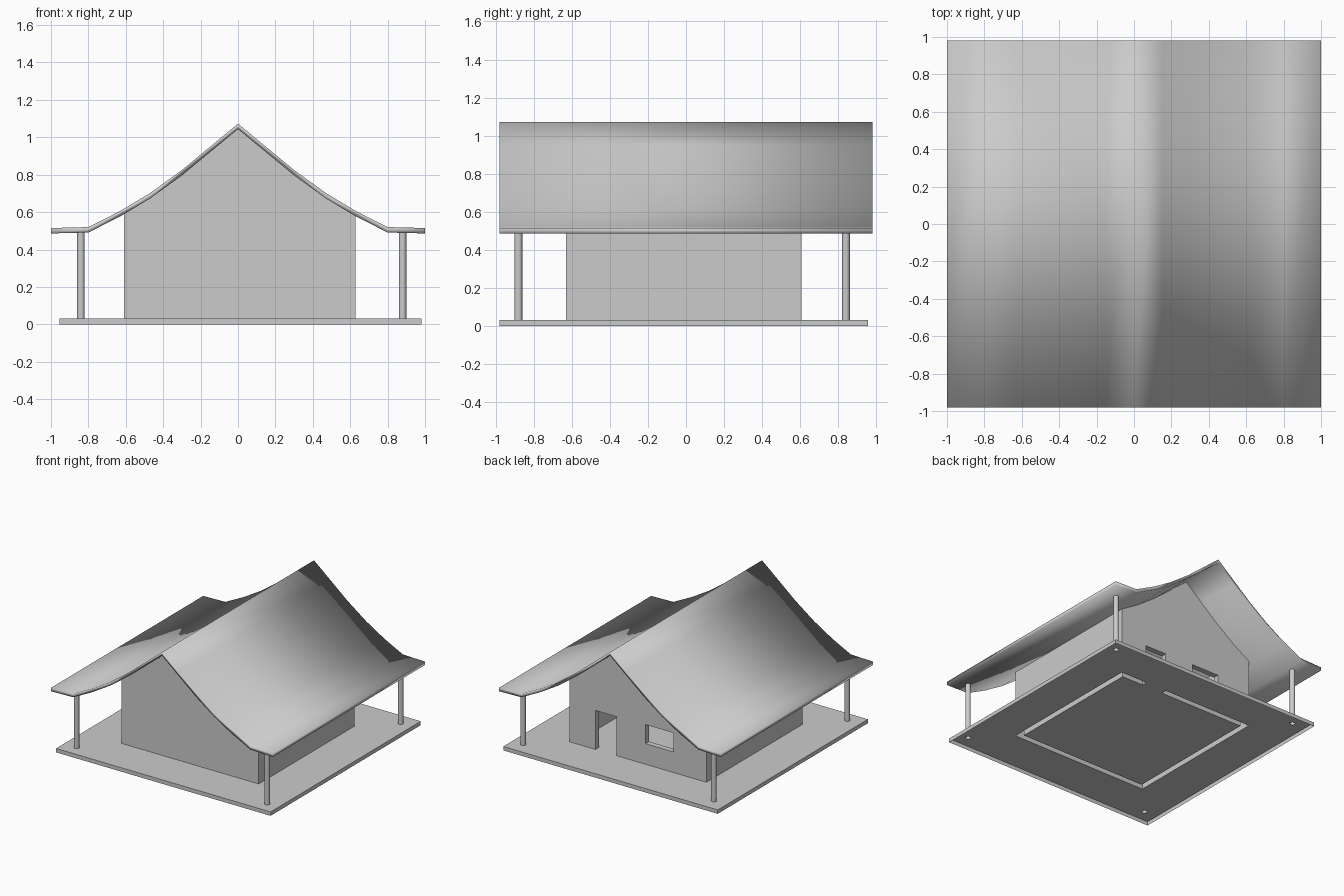
import bpy, bmesh, math
from mathutils import Vector

if "Cube" in bpy.data.objects:
    bpy.data.objects.remove(bpy.data.objects["Cube"])

# --- helpers ---
def prism(name, pts, lo, hi, axis):
    """Extrude a 2D outline along y (outline in x,z) or z (outline in x,y)."""
    def place(p, h):
        return Vector((p[0], h, p[1])) if axis == 'y' else Vector((p[0], p[1], h))
    bm = bmesh.new()
    a = [bm.verts.new(place(p, lo)) for p in pts]
    b = [bm.verts.new(place(p, hi)) for p in pts]
    bm.faces.new(a)
    bm.faces.new(b)
    n = len(pts)
    for i in range(n):
        j = (i + 1) % n
        bm.faces.new((a[i], a[j], b[j], b[i]))
    bmesh.ops.recalc_face_normals(bm, faces=bm.faces)
    me = bpy.data.meshes.new(name)
    bm.to_mesh(me)
    bm.free()
    ob = bpy.data.objects.new(name, me)
    bpy.context.collection.objects.link(ob)
    return ob

def rect(x0, x1, y0, y1):
    return [(x0, y0), (x1, y0), (x1, y1), (x0, y1)]

def circle(cx, cy, r, n=12):
    return [(cx + r * math.cos(2 * math.pi * i / n),
             cy + r * math.sin(2 * math.pi * i / n)) for i in range(n)]

def activate(ob):
    bpy.ops.object.select_all(action='DESELECT')
    bpy.context.view_layer.objects.active = ob
    ob.select_set(True)

def cut(ob, cutter):
    cutter.hide_render = True
    m = ob.modifiers.new("cut", 'BOOLEAN')
    m.operation = 'DIFFERENCE'
    m.solver = 'EXACT'
    m.object = cutter
    activate(ob)
    bpy.ops.object.modifier_apply(modifier=m.name)
    bpy.data.objects.remove(cutter)

def drop_faces(ob, test):
    bm = bmesh.new()
    bm.from_mesh(ob.data)
    bad = [f for f in bm.faces if test(f.calc_center_median(), f.normal)]
    bmesh.ops.delete(bm, geom=bad, context='FACES')
    bm.to_mesh(ob.data)
    bm.free()

# --- dimensions ---
X0, X1, Y0, Y1, T = -0.61, 0.628, -0.63, 0.607, 0.045   # house walls
DOOR = (0.20, 0.39)
FLOOR = 0.032
half = [(0, 1.073), (0.15, 0.949), (0.30, 0.825), (0.47, 0.702),
        (0.63, 0.606), (0.80, 0.52), (1.0, 0.515)]
ROOF_T = 0.029

def roof_under(x):
    x = abs(x)
    for (xa, za), (xb, zb) in zip(half, half[1:]):
        if x <= xb:
            return za + (zb - za) * (x - xa) / (xb - xa) - ROOF_T

def open_bottom(ob):
    drop_faces(ob, lambda c, n: n.z < -0.9 and c.z < FLOOR + 0.001)

# --- curved roof sheet, smooth all over ---
top = [(-x, z) for x, z in reversed(half[1:])] + half
under = [(x, z - ROOF_T) for x, z in reversed(top)]
roof = prism("roof", top + under, -0.98, 0.98, 'y')
roof.data.shade_smooth()

# --- hollow gabled walls, open underneath ---
xs = [X1] + [x for x, _ in reversed(top) if X0 < x < X1] + [X0]
outline = [(X0, FLOOR), (X1, FLOOR)] + [(x, roof_under(x) + 0.003) for x in xs]
walls = prism("walls", outline, Y0, Y1, 'y')
cut(walls, prism("room_cutter", rect(X0 + T, X1 - T, -0.2, 1.4), Y0 + T, Y1 - T, 'y'))
# back door and window
cut(walls, prism("door_cutter", rect(*DOOR, -0.1, 0.35), Y1 - 0.1, Y1 + 0.1, 'y'))
cut(walls, prism("window_cutter", rect(-0.31, -0.06, 0.20, 0.355), Y1 - 0.1, Y1 + 0.1, 'y'))
open_bottom(walls)

# --- base: open-bottomed tray, with holes where walls and posts rise from it ---
BX0, BX1, BY0, BY1 = -0.955, 0.98, -0.98, 0.955
base = prism("base_slab", rect(BX0, BX1, BY0, BY1), 0, FLOOR, 'z')
d0, d1 = DOOR
slot = [(d1, Y1), (X1, Y1), (X1, Y0), (X0, Y0), (X0, Y1), (d0, Y1),
        (d0, Y1 - T), (X0 + T, Y1 - T), (X0 + T, Y0 + T),
        (X1 - T, Y0 + T), (X1 - T, Y1 - T), (d1, Y1 - T)]
cut(base, prism("slot_cutter", slot, -0.1, 0.1, 'z'))

# --- corner posts ---
for fb, y in (("front", -0.88), ("back", 0.84)):
    for lr, x in (("left", -0.84), ("right", 0.88)):
        cut(base, prism("hole_cutter", circle(x, y, 0.0205), -0.1, 0.1, 'z'))
        post = prism(f"{fb}_{lr}_post", circle(x, y, 0.0205), FLOOR, 0.492, 'z')
        open_bottom(post)
        activate(post)
        bpy.ops.object.shade_smooth_by_angle(angle=math.radians(40))

# keep only the floor sheet and the outer rim of the base
def not_shell(c, n):
    on_rim = (min(abs(c.x - BX0), abs(c.x - BX1)) < 0.001
              or min(abs(c.y - BY0), abs(c.y - BY1)) < 0.001)
    return n.z < -0.9 or (abs(n.z) < 0.1 and not on_rim)
drop_faces(base, not_shell)
